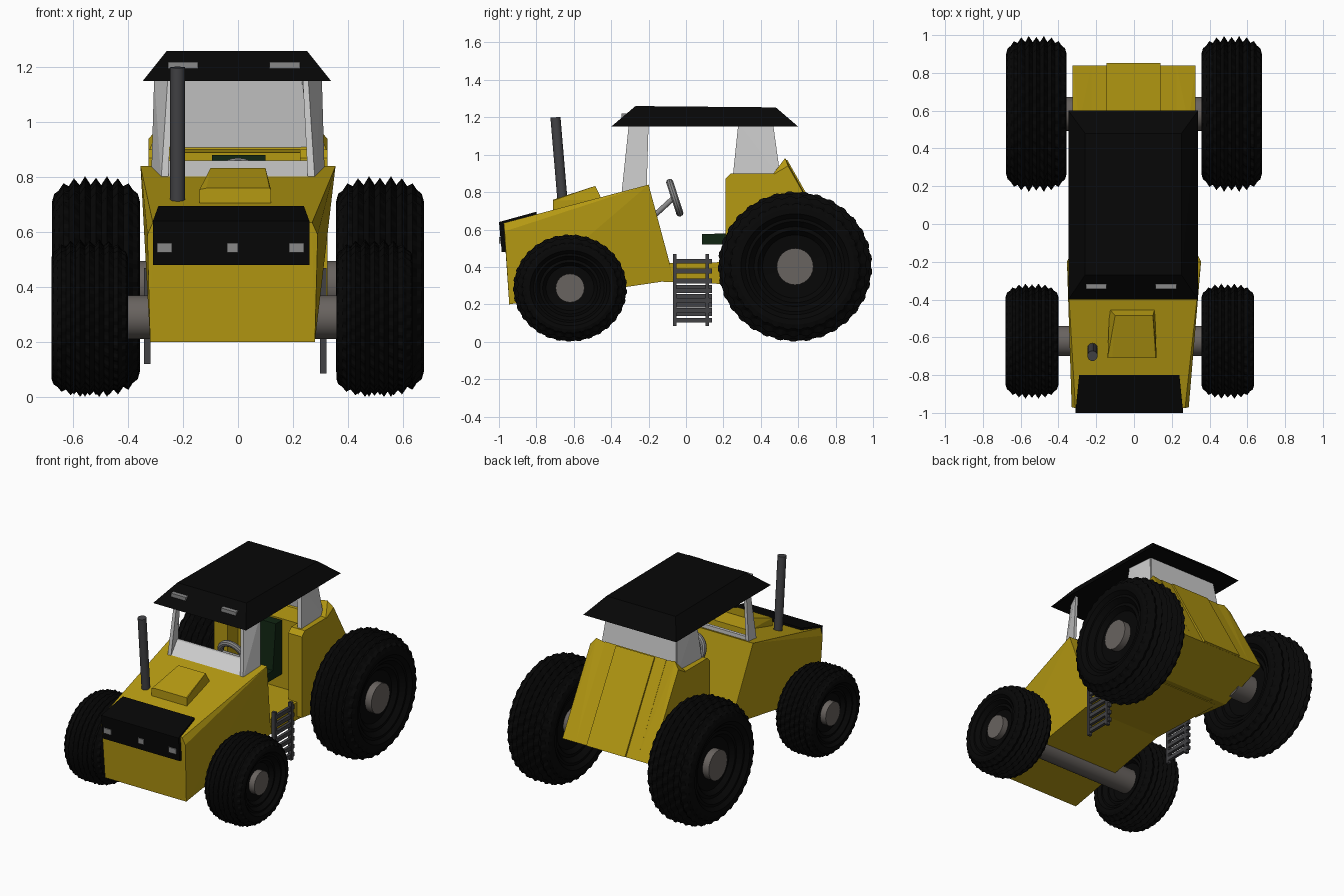
import bpy, bmesh, math
from mathutils import Vector

if "Cube" in bpy.data.objects:
    bpy.data.objects.remove(bpy.data.objects["Cube"])


def mat(name, r, g, b):
    m = bpy.data.materials.new(name)
    m.diffuse_color = (r, g, b, 1)
    m.use_nodes = True
    m.node_tree.nodes["Principled BSDF"].inputs["Base Color"].default_value = m.diffuse_color
    return m


YELLOW = mat("yellow", .46, .32, .006)
BLACK = mat("black", .002, .002, .002)
GREEN = mat("dark_green", .005, .018, .006)
PALE = mat("pale_grey", .55, .55, .55)
DARK = mat("dark_grey", .055, .055, .06)
HUB = mat("hub_grey", .14, .125, .115)
LAMP = mat("lamp_grey", .25, .25, .25)


def finish(name, bm, material):
    bmesh.ops.recalc_face_normals(bm, faces=bm.faces)
    me = bpy.data.meshes.new(name)
    bm.to_mesh(me)
    bm.free()
    me.materials.append(material)
    ob = bpy.data.objects.new(name, me)
    bpy.context.collection.objects.link(ob)
    return ob


def hull(name, pts, material):
    bm = bmesh.new()
    for p in pts:
        bm.verts.new(p)
    bmesh.ops.convex_hull(bm, input=bm.verts)
    bmesh.ops.dissolve_limit(bm, angle_limit=.01, verts=bm.verts, edges=bm.edges)
    return finish(name, bm, material)


def both(pts, cx=0):
    return [(cx + s * x, y, z) for x, y, z in pts for s in (-1, 1)]


def box(name, x0, x1, y0, y1, z0, z1, material):
    return hull(name, [(x, y, z) for x in (x0, x1) for y in (y0, y1) for z in (z0, z1)], material)


def prism(name, prof, x0, x1, material):
    # side outline (y, z) extruded across x
    bm = bmesh.new()
    a = [bm.verts.new((x0, y, z)) for y, z in prof]
    b = [bm.verts.new((x1, y, z)) for y, z in prof]
    bm.faces.new(a)
    bm.faces.new(b[::-1])
    for i in range(len(a)):
        j = (i + 1) % len(a)
        bm.faces.new((a[i], b[i], b[j], a[j]))
    return finish(name, bm, material)


def rod(name, a, b, r, material, sides=24):
    a, b = Vector(a), Vector(b)
    bm = bmesh.new()
    bmesh.ops.create_cone(bm, cap_ends=True, segments=sides, radius1=r, radius2=r, depth=(b - a).length)
    q = (b - a).to_track_quat('Z', 'Y')
    for v in bm.verts:
        v.co = q @ v.co + (a + b) / 2
    for f in bm.faces:
        f.smooth = sides > 8 and len(f.verts) == 4
    return finish(name, bm, material)


# Wheels: a turned tyre section with staggered tread teeth
HALF = [(.5, .2), (.55, .42), (.72, .48), (.7, .53), (.88, .6), (.87, .64), (1, .7),
        (1, .77), (.95, .84), (.84, .875), (.74, .935), (.62, .91), (.5, .98), (.37, .92), (.25, 1), (.12, .92)]


def wheel(name, cx, cy, cz, half, R, Rz, hub_r):
    prof = HALF + [(0, .985)] + [(-t, r) for t, r in HALF[::-1]]
    n = 132
    bm = bmesh.new()
    rings = []
    for k, (t, r) in enumerate(prof):
        ring = []
        for i in range(n):
            a = math.tau * i / n
            rr = r
            if r > .8:
                rr -= .02 * ((i // 2 + k // 2) % 2)
            ring.append(bm.verts.new((cx + t * half, cy + R * rr * math.cos(a), cz + Rz * rr * math.sin(a))))
        rings.append(ring)
    for p, q in zip(rings, rings[1:]):
        for i in range(n):
            j = (i + 1) % n
            bm.faces.new((p[i], p[j], q[j], q[i]))
    bm.faces.new(rings[0])
    bm.faces.new(rings[-1][::-1])
    finish(name + "_tyre", bm, BLACK)
    s = 1 if cx > 0 else -1
    rod(name + "_hub", (cx - s * half * .5, cy, cz), (cx + s * half * .8, cy, cz), hub_r, HUB)


for side, fx, rx in (("left", -.54, -.517), ("right", .497, .517)):
    wheel("front_" + side, fx, -.62, .287, .139, .305, .287, .077)
    wheel("rear_" + side, rx, .583, .402, .16, .413, .402, .098)
    s = 1 if rx > 0 else -1
    rod("rear_axle_" + side, (s * .3, .583, .405), (s * .46, .583, .405), .09, HUB)
rod("front_axle", (-.5, -.62, .29), (.46, -.62, .29), .08, HUB)

# Bonnet: tapered block flaring toward the cab
hull("bonnet", both([(.30, -.945, .2), (.31, -.97, .59), (.29, -.975, .635)], -.02)
     + both([(.29, -.07, .33), (.30, -.09, .43), (.355, -.2, .84), (.29, -.24, .815)]), YELLOW)
hull("nose_cover", both([(.285, -.965, .48), (.285, -.985, .48), (.285, -1, .64), (.265, -.8, .695),
                         (.265, -.8, .66)], -.025), BLACK)
for i, (x0, x1) in enumerate([(-.295, -.24), (-.04, 0), (.185, .24)]):
    box(f"nose_lamp_{i}", x0, x1, -.999, -.97, .525, .56, LAMP)
hull("bonnet_scoop", both([(.13, -.71, .69), (.13, -.71, .755), (.12, -.45, .76)], -.01)
     + both([(.10, -.485, .833), (.115, -.71, .76)]), YELLOW)
rod("exhaust_pipe", (-.22, -.655, .69), (-.22, -.698, 1.2), .027, DARK)

# Floor and rear body; fender crests lean inward
prism("floor", [(-.12, .32), (-.12, .42), (.45, .43), (.45, .30)], -.29, .29, YELLOW)
for side, s in (("left", -1), ("right", 1)):
    hull("fender_" + side, [(s * x, y, z) for x in (.225, .325) for y, z in
                            [(.21, .33), (.21, .87), (.24, .9), (.47, .9), (.84, .42), (.5, .295)]], YELLOW)
    hull("fender_crest_" + side, [(s * x, y, z) for x, y, z in [
        (.225, .46, .89), (.325, .46, .89), (.225, .53, .97), (.29, .53, .982), (.325, .545, .94),
        (.225, .84, .42), (.325, .84, .42)]], YELLOW)
prism("rear_body", [(.32, .33), (.32, .89), (.47, .9), (.53, .975), (.84, .42), (.5, .295)], -.226, .226, YELLOW)
prism("rear_panel", [(.5, .9), (.54, .975), (.852, .425), (.8, .41)], -.145, .14, YELLOW)

# Cab: windscreen frame, rear shell, roof
for side, s in (("left", -1), ("right", 1)):
    hull("front_pillar_" + side, [(s * x, y, z) for x, y, z in [
        (.255, -.345, .785), (.28, -.345, .79), (.315, -.21, .83), (.295, -.21, .83),
        (.235, -.305, 1.17), (.255, -.305, 1.17), (.305, -.2, 1.17), (.285, -.2, 1.17)]], PALE)
    hull("rear_side_panel_" + side, [(s * x, y, z) for x, y, z in [
        (.265, .25, .88), (.295, .25, .88), (.265, .5, .88), (.285, .5, .88),
        (.24, .28, 1.17), (.27, .28, 1.17), (.23, .46, 1.17), (.255, .46, 1.17)]], PALE)
hull("windscreen_sill", both([(.275, -.345, .785), (.275, -.345, .80), (.29, -.22, .81), (.285, -.22, .86),
                              (.285, -.24, .86)]), PALE)
hull("rear_window", both([(.28, .48, .88), (.28, .505, .88), (.25, .44, 1.17), (.25, .465, 1.17)]), PALE)
hull("roof", both([(.343, -.4, 1.15), (.343, .6, 1.15)], -.004)
     + both([(.255, -.27, 1.26), (.255, .48, 1.253)], -.004), BLACK)
for side, x0 in (("left", -.255), ("right", .115)):
    box("roof_lamp_" + side, x0, x0 + .11, -.345, -.29, 1.195, 1.22, LAMP)

# Seat and steering wheel
prism("seat", [(.085, .52), (.085, .575), (.225, .58), (.255, .88), (.32, .88), (.33, .52)], -.095, .1, GREEN)
rod("steering_column", (0, -.18, .665), (0, -.065, .77), .014, LAMP, 12)
bpy.ops.mesh.primitive_torus_add(major_radius=.085, minor_radius=.02, major_segments=32, minor_segments=10,
                                 location=(0, -.06, .77), rotation=(math.radians(108), 0, 0))
ring = bpy.context.object
ring.name = "steering_wheel"
ring.data.materials.append(LAMP)
bpy.ops.object.shade_smooth_by_angle()
rod("steering_spoke", (-.085, -.06, .77), (.085, -.06, .77), .01, LAMP, 12)

# Side ladders
for side, x, dz in (("left", -.33, .035), ("right", .31, 0)):
    for i, y in enumerate((-.06, .113)):
        box(f"ladder_rail_{side}_{i}", x - .012, x + .012, y - .01, y + .01, .085 + dz, .47, DARK)
    for i in range(7):
        z = .115 + dz + i * (.315 - dz) / 6
        box(f"ladder_rung_{side}_{i}", x - .01, x + .01, -.07, .14, z - .013, z + .013, DARK)
